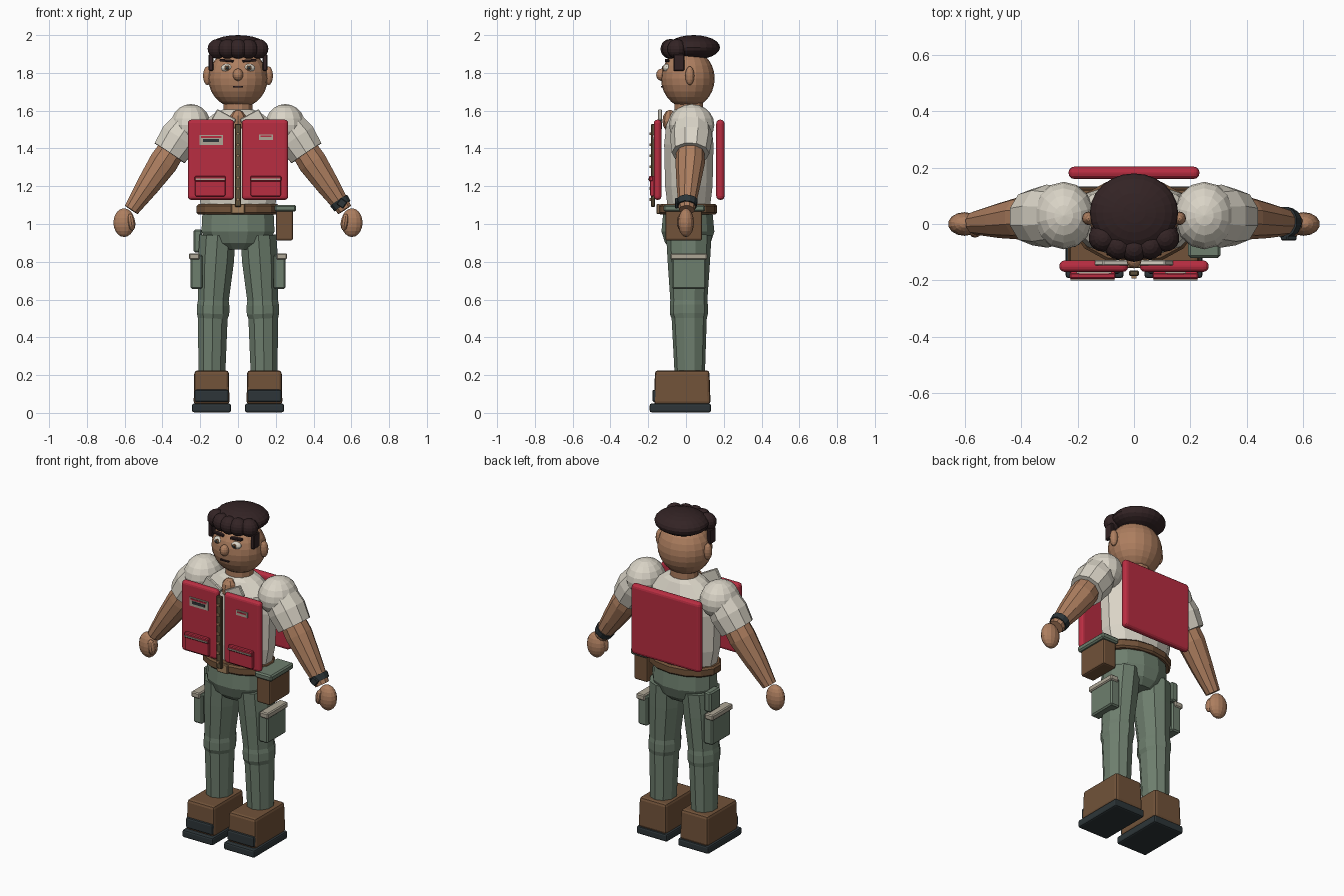
import bpy, bmesh, math
from mathutils import Vector, Matrix

if "Cube" in bpy.data.objects:
    bpy.data.objects.remove(bpy.data.objects["Cube"])


def material(name, rgb):
    m = bpy.data.materials.new(name)
    m.use_nodes = True
    m.diffuse_color = (*rgb, 1)
    m.node_tree.nodes["Principled BSDF"].inputs["Base Color"].default_value = (*rgb, 1)
    return m


SKIN = material("warm skin", (.42, .21, .115))
HAIR = material("dark hair", (.033, .017, .018))
SHIRT = material("off white cloth", (.70, .66, .57))
RED = material("vest red", (.48, .026, .053))
GREEN = material("sage trousers", (.155, .21, .155))
BROWN = material("brown leather", (.165, .085, .041))
SLATE = material("dark slate", (.026, .036, .04))
TRIM = material("pale trim", (.43, .39, .31))
OLIVE = material("zip olive", (.11, .08, .04))
BRONZE = material("buckle tan", (.36, .22, .11))


def finish(name, mat, bm):
    bmesh.ops.recalc_face_normals(bm, faces=bm.faces)
    me = bpy.data.meshes.new(name)
    bm.to_mesh(me)
    bm.free()
    me.materials.append(mat)
    ob = bpy.data.objects.new(name, me)
    bpy.context.collection.objects.link(ob)
    return ob


def box(name, mat, centre, size, bevel=0, segs=1, turn=0, top=1):
    """Box with optional bevel, turn about y and narrower top."""
    bm = bmesh.new()
    bmesh.ops.create_cube(bm, size=1, matrix=Matrix.Diagonal((*size, 1)))
    for v in bm.verts:
        if v.co.z > 0:
            v.co.x *= top
            v.co.y *= top
    if bevel:
        bmesh.ops.bevel(bm, geom=bm.edges[:], offset=bevel, segments=segs,
                        profile=.5, affect='EDGES')
    bm.transform(Matrix.Translation(centre) @ Matrix.Rotation(turn, 4, 'Y'))
    return finish(name, mat, bm)


def ball(name, mat, centre, radii, segs=16, rings=10, turn=0):
    bm = bmesh.new()
    bmesh.ops.create_uvsphere(bm, u_segments=segs, v_segments=rings, radius=1)
    bm.transform(Matrix.Translation(centre) @ Matrix.Rotation(turn, 4, 'Y')
                 @ Matrix.Diagonal((*radii, 1)))
    return finish(name, mat, bm)


def limb(name, mat, rings, sides=10):
    """Skin over elliptical rings (point, rx, ry) along the line between the end points."""
    axis = Vector(rings[-1][0]) - Vector(rings[0][0])
    q = Vector((0, 0, 1 if axis.z > 0 else -1)).rotation_difference(axis)
    bm = bmesh.new()
    loops = []
    for p, rx, ry in rings:
        loops.append([])
        for i in range(sides):
            a = 2 * math.pi * (i + .5) / sides
            off = q @ Vector((rx * math.cos(a), ry * math.sin(a), 0))
            loops[-1].append(bm.verts.new(Vector(p) + off))
    for a, b in zip(loops, loops[1:]):
        for i in range(sides):
            j = (i + 1) % sides
            bm.faces.new((a[i], a[j], b[j], b[i]))
    bm.faces.new(loops[0])
    bm.faces.new(loops[-1])
    return finish(name, mat, bm)


# Head and hair
ball("head", SKIN, (0, .01, 1.77), (.157, .142, .157), 20, 14)
ball("nose", SKIN, (0, -.128, 1.79), (.027, .03, .033), 12, 8)
box("mouth", HAIR, (0, -.127, 1.727), (.055, .012, .007))
ball("hair_cap", HAIR, (0, .04, 1.935), (.157, .14, .065), 24, 12)
for i in range(5):
    t = i - 2
    ball("hair_curl", HAIR, (t * .055, -.085 + .009 * t * t, 1.927), (.052, .05, .052), 14, 10)
limb("neck", SKIN, [((0, .015, 1.45), .085, .08), ((0, .015, 1.68), .078, .078)], 12)

# Torso
limb("shirt_body", SHIRT, [((0, .015, 1.08), .2, .115), ((0, .015, 1.2), .225, .13),
                           ((0, .015, 1.42), .235, .135), ((0, .015, 1.52), .215, .125),
                           ((0, .015, 1.585), .13, .095), ((0, .015, 1.605), .085, .08)], 12)
ball("open_neck_skin", SKIN, (0, -.085, 1.545), (.045, .04, .06), 8, 6)

# Vest, zip and belt
box("vest_back", RED, (0, .182, 1.34), (.465, .044, .425), .02, 3)
box("zip_strip", OLIVE, (0, -.175, 1.31), (.034, .02, .44), .004)
for i in range(7):
    box("zip_tooth", BRONZE, (0, -.188, 1.13 + i * .058), (.016, .012, .014))
limb("belt", BROWN, [((0, .01, 1.05), .215, .145), ((0, .01, 1.06), .225, .155),
                     ((0, .01, 1.095), .225, .155), ((0, .01, 1.105), .215, .145)], 14)
box("belt_buckle", BRONZE, (0, -.147, 1.08), (.072, .018, .054), .004)
box("belt_pouch", BROWN, (.246, -.012, .995), (.09, .195, .165), .01, 2)
box("belt_pouch_flap", GREEN, (.25, -.01, 1.083), (.115, .22, .036), .008)

# Badges on the vest
box("name_badge", TRIM, (-.142, -.172, 1.444), (.125, .008, .052))
box("name_badge_band", RED, (-.142, -.175, 1.46), (.108, .008, .01))
box("name_badge_line", SLATE, (-.142, -.175, 1.441), (.085, .008, .016))
box("chest_tag", TRIM, (.148, -.172, 1.46), (.075, .008, .03))
box("chest_tag_band", RED, (.148, -.175, 1.464), (.06, .008, .008))

# Hips
limb("hips", GREEN, [((0, .01, .865), .1, .09), ((0, .01, .9), .165, .125),
                     ((0, .01, .96), .2, .145), ((0, .01, 1.06), .195, .135)], 12)
box("hip_cloth", GREEN, (-.212, .05, .91), (.045, .1, .12), .008)

# Mirrored parts
for s, side in ((1, "left_"), (-1, "right_")):
    # Face
    ball(side + "ear", SKIN, (s * .162, .02, 1.785), (.023, .024, .05), 12, 8)
    ball(side + "eye", SHIRT, (s * .058, -.1, 1.826), (.033, .022, .022), 14, 8)
    ball(side + "iris", BROWN, (s * .058, -.119, 1.826), (.014, .006, .014), 12, 8)
    ball(side + "pupil", SLATE, (s * .058, -.123, 1.826), (.008, .005, .008), 10, 6)
    box(side + "eyebrow", HAIR, (s * .06, -.1, 1.865), (.075, .024, .013), .003, 1, -s * .08)
    box(side + "sideburn", HAIR, (s * .143, -.038, 1.855), (.024, .058, .09), .005)

    # Collar and vest front
    box(side + "collar", SHIRT, (s * .075, -.138, 1.553), (.115, .02, .065), .004, 1, -s * .5)
    box(side + "vest_front", RED, (s * .143, -.15, 1.34), (.245, .04, .425), .018, 3)
    box(side + "vest_pocket", RED, (s * .147, -.178, 1.2), (.16, .024, .108), .008, 2)
    box(side + "pocket_flap", RED, (s * .147, -.184, 1.24), (.164, .024, .03), .005)
    box(side + "pocket_piping", TRIM, (s * .147, -.196, 1.236), (.156, .008, .008))

    # Arm
    ball(side + "shoulder", SHIRT, (s * .25, .03, 1.525), (.108, .12, .11), 14, 10)
    limb(side + "sleeve", SHIRT, [((s * .245, .03, 1.55), .09, .1),
                                  ((s * .31, .028, 1.455), .11, .112),
                                  ((s * .362, .024, 1.375), .1, .1)], 10)
    limb(side + "arm", SKIN, [((s * .3, .026, 1.47), .07, .07),
                              ((s * .395, .022, 1.325), .08, .078),
                              ((s * .48, .012, 1.2), .064, .062),
                              ((s * .565, .004, 1.075), .042, .042)], 10)
    ball(side + "hand", SKIN, (s * .603, 0, 1.007), (.058, .042, .076), 14, 10)
    ball(side + "thumb", SKIN, (s * .565, -.025, 1.01), (.022, .024, .045), 10, 8, s * .15)

    # Leg
    limb(side + "leg", GREEN, [((s * .138, .02, .2), .074, .08), ((s * .134, .017, .5), .083, .093),
                               ((s * .132, .015, .525), .09, .101),
                               ((s * .131, .015, .57), .09, .101),
                               ((s * .13, .015, .595), .085, .098),
                               ((s * .117, .015, .8), .1, .112),
                               ((s * .108, .015, .94), .1, .12)], 10)
    box(side + "cargo_pocket", GREEN, (s * .22, .015, .747), (.062, .18, .18), .008)
    box(side + "cargo_flap", TRIM, (s * .231, .015, .828), (.056, .195, .034), .006)

    # Boot
    box(side + "boot", BROWN, (s * .14, -.02, .135), (.19, .3, .18), .016, 2, 0, .96)
    box(side + "toe_cap", SLATE, (s * .14, -.158, .09), (.18, .04, .065), .01, 2)
    box(side + "sole", SLATE, (s * .14, -.03, .026), (.206, .325, .046), .01, 2)

# Wristwatch
limb("watch_band", SLATE, [((.533, .007, 1.125), .056, .056), ((.553, .005, 1.095), .052, .052)], 12)
box("watch_face", SLATE, (.55, -.05, 1.11), (.042, .018, .042), .004, 1, .6)
